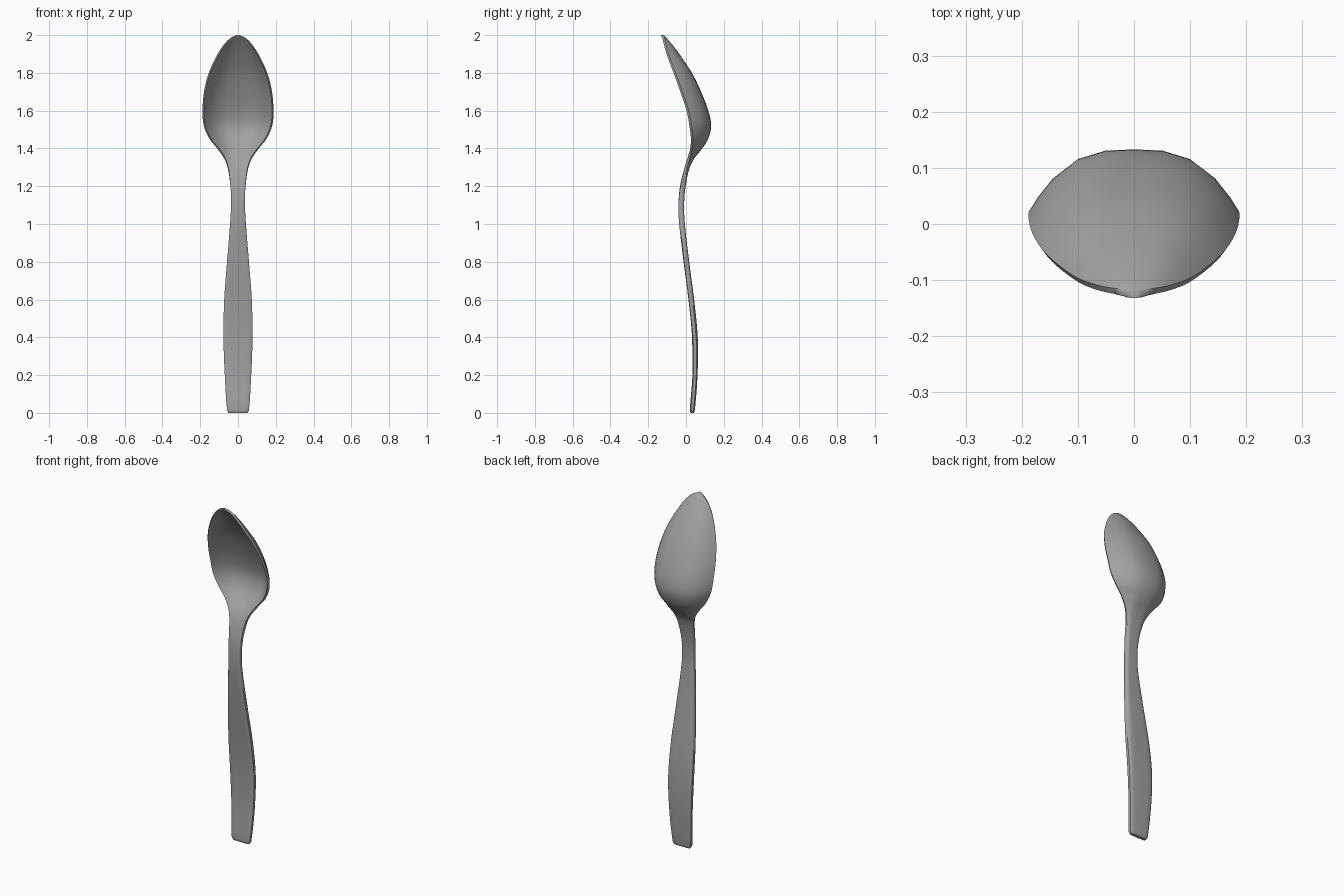
import bpy
import bmesh
import math

cube = bpy.data.objects.get("Cube")
if cube:
    bpy.data.objects.remove(cube, do_unlink=True)

# Brushed grey metal
steel = bpy.data.materials.new("grey_steel")
steel.use_nodes = True
GREY = (0.36, 0.36, 0.36, 1)
steel.diffuse_color = GREY
steel.node_tree.nodes["Principled BSDF"].inputs["Base Color"].default_value = GREY

# Stations: height, half width, front edge y, back y
STATIONS = [
    (0.0, .050, .024, .042), (.015, .058, .020, .047),
    (.2, .070, .034, .061), (.4, .077, .031, .062), (.6, .073, .010, .043),
    (.8, .058, -.015, .017), (1.0, .042, -.036, -.006), (1.1, .037, -.041, -.010),
    (1.2, .040, -.034, -.002), (1.3, .055, -.012, .020), (1.35, .075, .004, .046),
    (1.4, .110, .018, .086), (1.45, .150, .022, .117), (1.52, .181, .014, .133),
    (1.6, .188, -.001, .118), (1.7, .180, -.034, .080), (1.8, .155, -.070, .031),
    (1.9, .108, -.107, -.035), (1.95, .075, -.121, -.073), (1.985, .040, -.129, -.103),
    (2.0, .008, -.132, -.118)]
STEPS = 4
ACROSS = (0, .28, .55, .78, .93, 1)


def slope(i, k):
    a, b = STATIONS[max(i - 1, 0)], STATIONS[min(i + 1, len(STATIONS) - 1)]
    return (b[k] - a[k]) / (b[0] - a[0])


def blend(i, t, k):
    """Smooth curve through column k between station i and the next."""
    a, b = STATIONS[i], STATIONS[i + 1]
    h = b[0] - a[0]
    s = t * t * (3 - 2 * t)
    return (a[k] * (1 - s) + b[k] * s + h * slope(i, k) * t * (1 - t) ** 2
            - h * slope(i + 1, k) * t * t * (1 - t))


def section(z, w, front, back):
    """Closed cross-section: back skin left to right, front skin right to left."""
    bowl = min(max((z - 1.2) / .2, 0), 1)
    power = 9 - 6 * bowl
    thick = min(back - front, .030 - .010 * bowl)
    lip = min(.008, w * .25) * bowl
    us = [-u for u in reversed(ACROSS)] + list(ACROSS[1:])
    edge = front + thick * .75
    skin = [(w * u, edge + (back - edge) * (1 - abs(u) ** power), z) for u in us]
    for u in reversed(us):
        hollow = (back - thick - front) * (1 - abs(u) ** power)
        rounding = thick * .2 * abs(u) ** 12
        skin.append(((w - lip) * u, front + hollow + rounding, z))
    return skin


# Handle, neck and hollow bowl as one continuous loft
bm = bmesh.new()
rings = []
last = len(STATIONS) - 2
for i in range(last + 1):
    for j in range(STEPS + (i == last)):
        t = j / STEPS
        z = STATIONS[i][0] + t * (STATIONS[i + 1][0] - STATIONS[i][0])
        w, front, back = (blend(i, t, k) for k in (1, 2, 3))
        rings.append([bm.verts.new(p) for p in section(z, w, front, back)])
for low, high in zip(rings, rings[1:]):
    n = len(low)
    for k in range(n):
        bm.faces.new((low[k], low[(k + 1) % n], high[(k + 1) % n], high[k]))
bm.faces.new(rings[0])
bm.faces.new(rings[-1])
bmesh.ops.recalc_face_normals(bm, faces=bm.faces)

mesh = bpy.data.meshes.new("spoon")
bm.to_mesh(mesh)
bm.free()
mesh.materials.append(steel)
spoon = bpy.data.objects.new("spoon", mesh)
bpy.context.collection.objects.link(spoon)
bpy.ops.object.select_all(action="DESELECT")
spoon.select_set(True)
bpy.context.view_layer.objects.active = spoon
bpy.ops.object.shade_smooth_by_angle(angle=math.radians(45))
